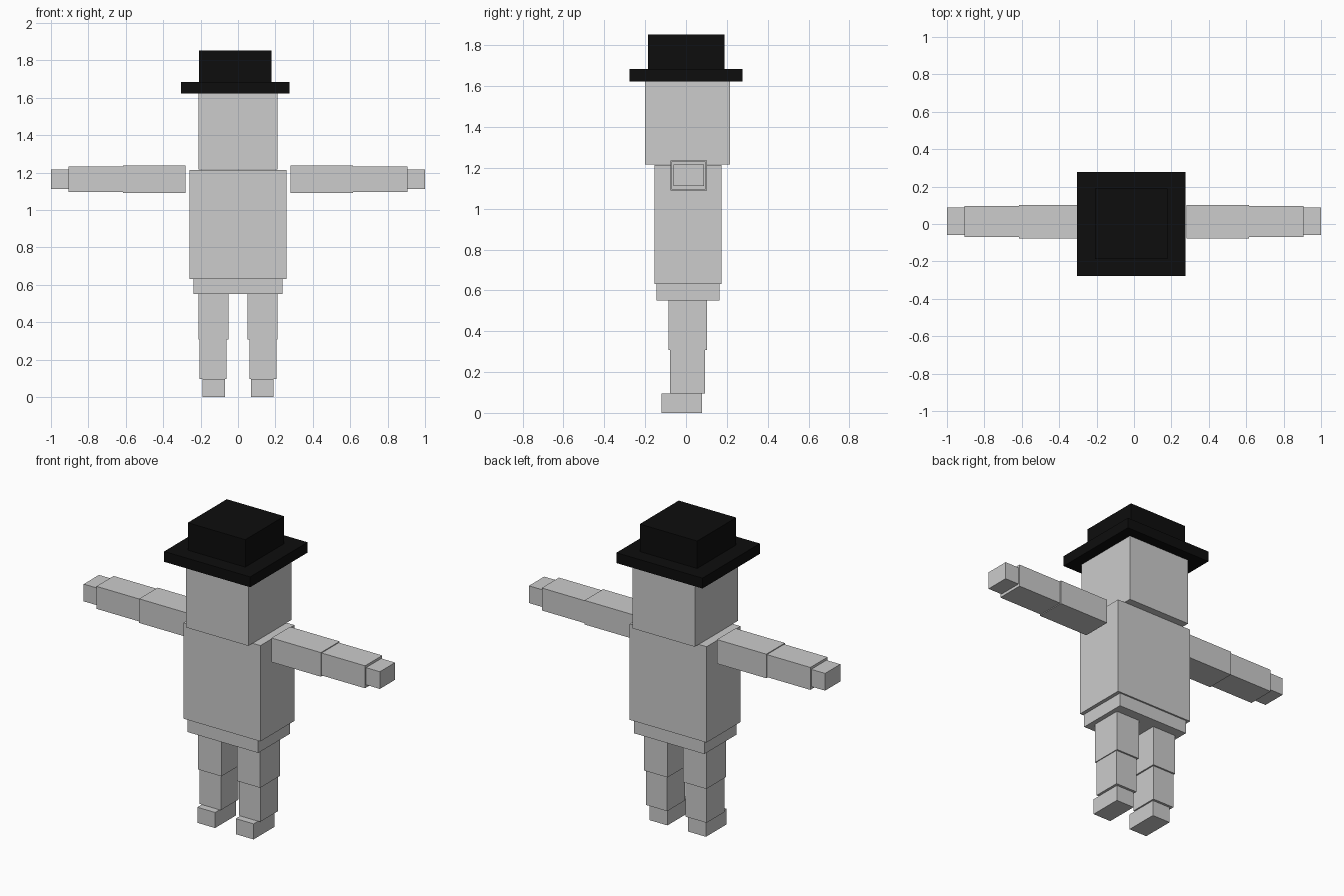
import bpy
import bmesh

if "Cube" in bpy.data.objects:
    bpy.data.objects.remove(bpy.data.objects["Cube"])


def material(name, value):
    m = bpy.data.materials.new(name)
    m.diffuse_color = (value, value, value, 1)
    m.use_nodes = True
    m.node_tree.nodes["Principled BSDF"].inputs["Base Color"].default_value = m.diffuse_color
    return m


GREY = material("light_grey", 0.604)
BLACK = material("black", 0.004)


def box(name, x, y, z, mat):
    """Box spanning the given (min, max) range on each axis."""
    bm = bmesh.new()
    bmesh.ops.create_cube(bm, size=1)
    for v in bm.verts:
        v.co = [r[0] if c < 0 else r[1] for c, r in zip(v.co, (x, y, z))]
    mesh = bpy.data.meshes.new(name)
    bm.to_mesh(mesh)
    bm.free()
    mesh.materials.append(mat)
    obj = bpy.data.objects.new(name, mesh)
    bpy.context.collection.objects.link(obj)


def pair(name, x, y, z):
    """Matching boxes on both sides of the body."""
    box("right_" + name, x, y, z, GREY)
    box("left_" + name, (-x[1], -x[0]), y, z, GREY)


# Body and head
box("hips", (-0.238, 0.238), (-0.145, 0.163), (0.55, 0.63), GREY)
box("torso", (-0.26, 0.26), (-0.155, 0.173), (0.63, 1.215), GREY)
box("head", (-0.21, 0.21), (-0.20, 0.215), (1.217, 1.622), GREY)

# Hat, slightly off centre
box("hat_brim", (-0.305, 0.276), (-0.277, 0.277), (1.622, 1.685), BLACK)
box("hat_crown", (-0.208, 0.18), (-0.187, 0.189), (1.685, 1.852), BLACK)

# Arms held straight out
pair("upper_arm", (0.28, 0.614), (-0.077, 0.102), (1.09, 1.237))
pair("forearm", (0.614, 0.907), (-0.07, 0.096), (1.095, 1.232))
pair("hand", (0.907, 1.0), (-0.06, 0.087), (1.112, 1.217))

# Legs and feet
pair("thigh", (0.052, 0.21), (-0.086, 0.104), (0.307, 0.55))
pair("shin", (0.061, 0.205), (-0.078, 0.094), (0.095, 0.307))
pair("foot", (0.07, 0.19), (-0.121, 0.079), (0.0, 0.095))
